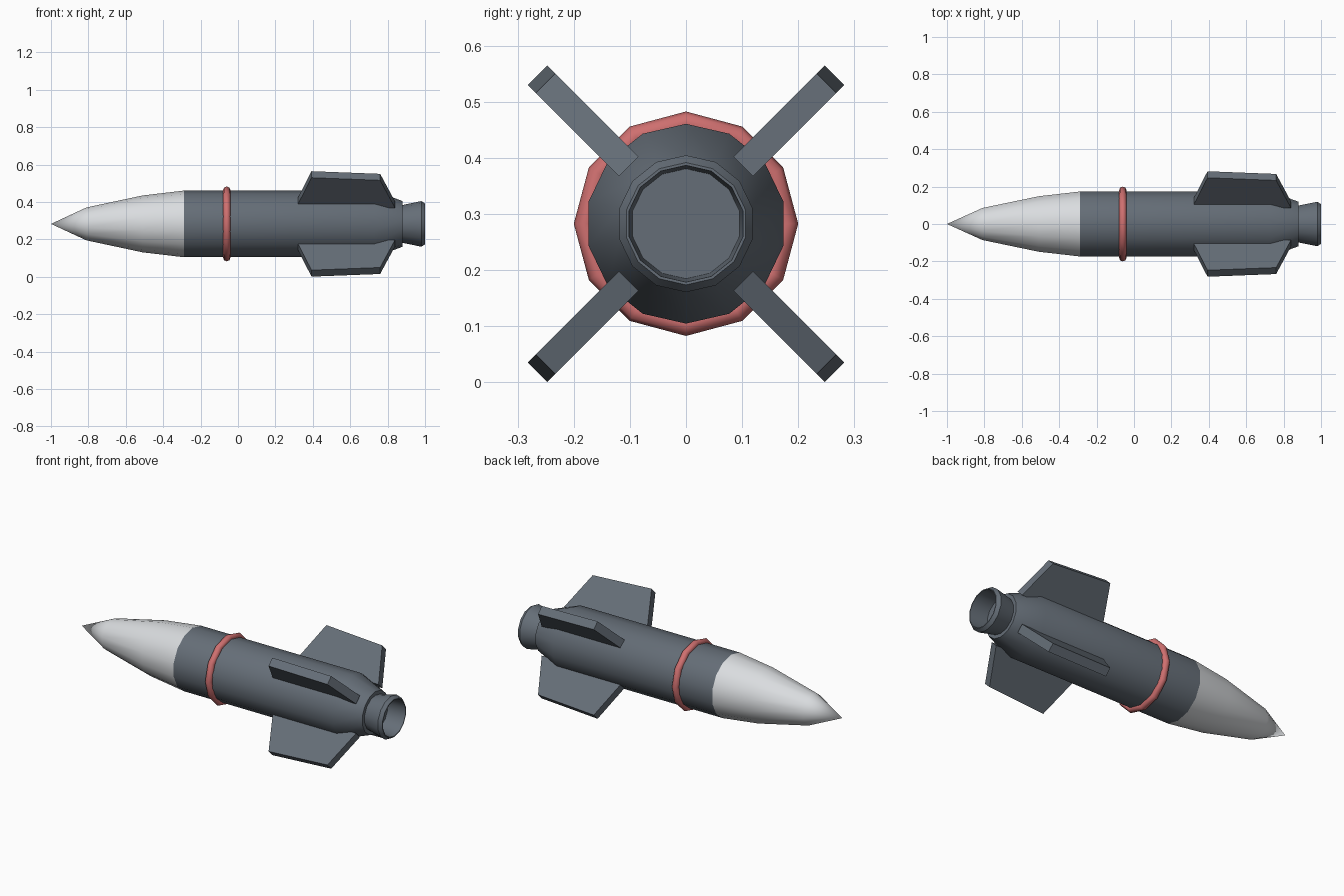
import bpy
import bmesh
from math import sin, cos, pi, radians
from mathutils import Matrix

if "Cube" in bpy.data.objects:
    bpy.data.objects.remove(bpy.data.objects["Cube"])

AXIS_Z = 0.2825
SIDES = 14


def material(name, color):
    mat = bpy.data.materials.new(name)
    mat.use_nodes = True
    mat.diffuse_color = (*color, 1)
    mat.node_tree.nodes["Principled BSDF"].inputs["Base Color"].default_value = (*color, 1)
    return mat


slate = material("slate grey", (0.13, 0.155, 0.185))
white = material("pale grey", (0.70, 0.72, 0.74))
red = material("soft red", (0.62, 0.16, 0.16))


def finish(name, bm, mat, smooth_angle=None):
    bmesh.ops.recalc_face_normals(bm, faces=bm.faces[:])
    mesh = bpy.data.meshes.new(name)
    bm.to_mesh(mesh)
    bm.free()
    mesh.materials.append(mat)
    obj = bpy.data.objects.new(name, mesh)
    obj.location.z = AXIS_Z
    bpy.context.collection.objects.link(obj)
    if smooth_angle:
        bpy.ops.object.select_all(action='DESELECT')
        obj.select_set(True)
        bpy.context.view_layer.objects.active = obj
        bpy.ops.object.shade_smooth_by_angle(angle=radians(smooth_angle))
    return obj


def lathe(name, profile, mat, sides=SIDES, closed=False, angle=35):
    """Spin (x, radius) points around the long axis."""
    bm = bmesh.new()
    rings = []
    for x, r in profile:
        if r == 0:
            rings.append([bm.verts.new((x, 0, 0))] * sides)
        else:
            rings.append([bm.verts.new((x, r * sin(2 * pi * i / sides), r * cos(2 * pi * i / sides)))
                          for i in range(sides)])
    pairs = list(zip(rings, rings[1:]))
    if closed:
        pairs.append((rings[-1], rings[0]))
    for a, b in pairs:
        for i in range(sides):
            j = (i + 1) % sides
            corners = list(dict.fromkeys((a[i], a[j], b[j], b[i])))
            if len(corners) > 2:
                bm.faces.new(corners)
    return finish(name, bm, mat, angle)


# Nose cone and hull
lathe("nose_cone", [(-1, 0), (-0.81, 0.088), (-0.51, 0.152), (-0.29, 0.178)], white)
lathe("hull", [(-0.29, 0.178), (0.73, 0.178), (0.88, 0.122), (0.88, 0)], slate)

# Hollow exhaust nozzle
lathe("nozzle", [(0.875, 0.100), (0.98, 0.122), (1.0, 0.109), (1.0, 0.104),
                 (0.89, 0.098), (0.89, 0)], slate)

# Band around the hull
band = [(-0.06 + 0.02 * cos(2 * pi * k / 8), 0.18 + 0.02 * sin(2 * pi * k / 8)) for k in range(8)]
lathe("band", band, red, sides=12, closed=True, angle=50)

# Four diagonal fins: (x, distance from the axis)
FIN = [(0.31, 0.1445), (0.393, 0.374), (0.76, 0.354), (0.84, 0.1445)]
HALF = 0.0245
for k, name in enumerate(("upper_left", "lower_left", "lower_right", "upper_right")):
    bm = bmesh.new()
    sides = [[bm.verts.new((x, y, r)) for x, r in FIN] for y in (-HALF, HALF)]
    for side in sides:
        bm.faces.new(side)
    for i in range(4):
        j = (i + 1) % 4
        bm.faces.new((sides[0][i], sides[0][j], sides[1][j], sides[1][i]))
    bm.transform(Matrix.Rotation(radians(45 + 90 * k), 4, 'X'))
    finish("fin_" + name, bm, slate)
